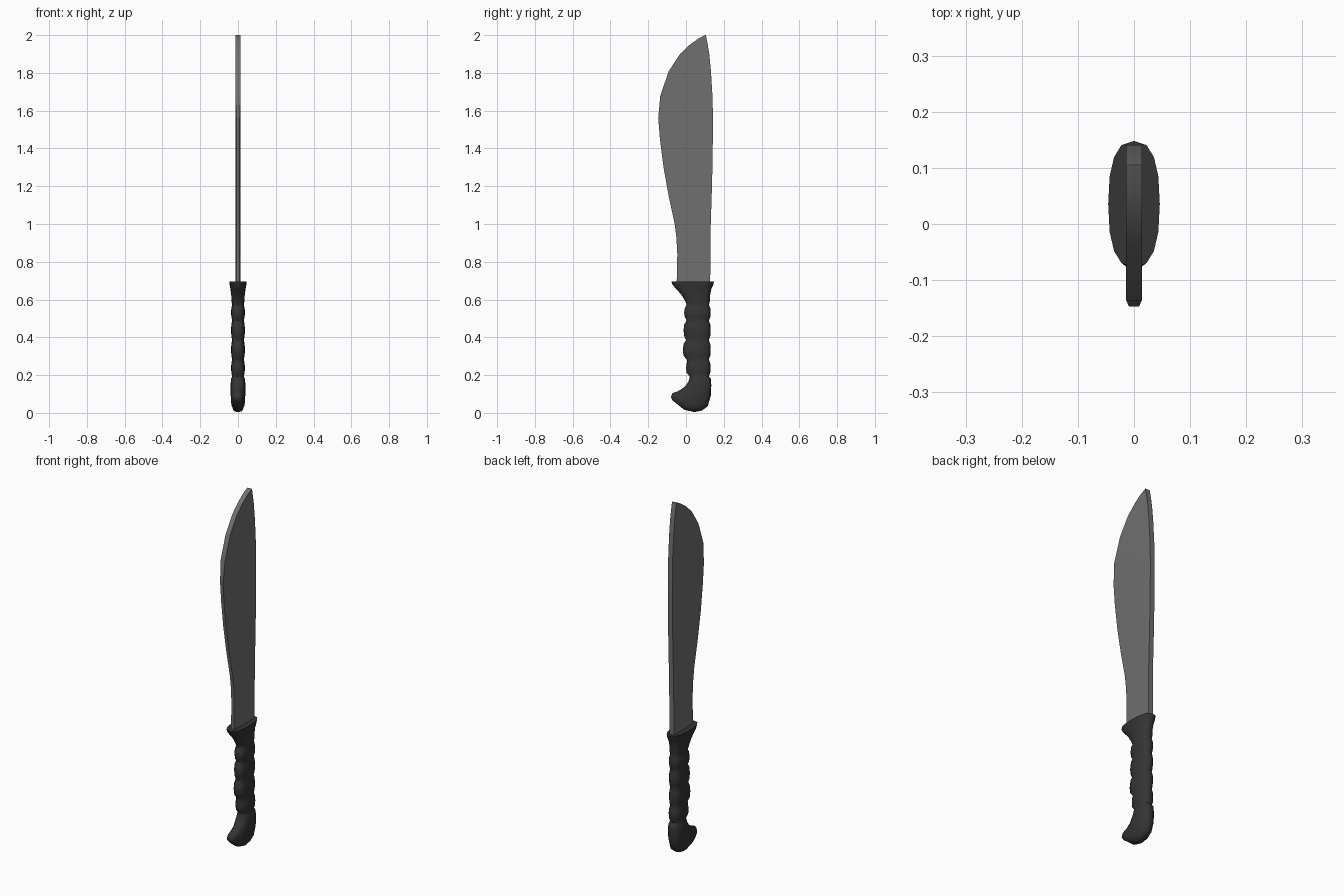
import bpy, bmesh, math


def material(name, g):
    m = bpy.data.materials.new(name)
    m.diffuse_color = (g, g, g, 1)
    return m


def loft(name, rings, mat, angle):
    # Skin equal-length vertex rings and cap both ends
    bm = bmesh.new()
    vr = [[bm.verts.new(p) for p in r] for r in rings]
    n = len(vr[0])
    for a, b in zip(vr, vr[1:]):
        for i in range(n):
            j = (i + 1) % n
            bm.faces.new((a[i], a[j], b[j], b[i]))
    bm.faces.new(vr[0])
    bm.faces.new(vr[-1])
    bmesh.ops.recalc_face_normals(bm, faces=bm.faces)
    me = bpy.data.meshes.new(name)
    bm.to_mesh(me)
    bm.free()
    ob = bpy.data.objects.new(name, me)
    bpy.context.collection.objects.link(ob)
    me.materials.append(mat)
    bpy.context.view_layer.objects.active = ob
    ob.select_set(True)
    bpy.ops.object.shade_smooth_by_angle(angle=math.radians(angle))
    ob.select_set(False)
    return ob


# Blade: z, cutting edge y, spine y, edge half thickness
T = 0.014
stations = [
    (0.66, -0.05, 0.128, 0.009), (0.84, -0.046, 0.129, 0.009),
    (0.93, -0.051, 0.13, 0.009), (1.0, -0.06, 0.131, 0.009),
    (1.15, -0.092, 0.136, 0.009), (1.3, -0.119, 0.14, 0.009),
    (1.45, -0.138, 0.142, 0.009), (1.56, -0.147, 0.143, 0.009),
    (1.68, -0.136, 0.14, T), (1.81, -0.091, 0.132, T),
    (1.9, -0.032, 0.123, T), (1.95, 0.021, 0.115, T),
    (1.98, 0.063, 0.109, T), (2.0, 0.103, 0.105, T),
]
blade_rings = []
for z, e, s, w in stations:
    m = max(-0.03, e + 0.25 * (s - e)) if z > 1.7 else e + 0.35 * (s - e)
    blade_rings.append([(-w, e, z), (w, e, z), (T, m, z), (T, s, z), (-T, s, z), (-T, m, z)])
loft("blade", blade_rings, material("steel", 0.16), 20)

# Handle: hooked pommel, as front y, front z, back y, back z, half width
sections = [
    (-0.072, 0.066, -0.045, 0.045, 0.012), (-0.08, 0.085, -0.01, 0.017, 0.026),
    (-0.072, 0.104, 0.045, 0.004, 0.033), (-0.042, 0.115, 0.085, 0.013, 0.037),
    (-0.014, 0.133, 0.115, 0.035, 0.038), (0.0, 0.147, 0.131, 0.09, 0.04),
    (0.013, 0.165, 0.134, 0.145, 0.039), (0.018, 0.182, 0.132, 0.18, 0.036),
]
# Grip: swellings between pinched grooves
grooves = [(0.193, 0.02), (0.282, 0.004), (0.385, 0.0), (0.49, 0.004), (0.572, 0.004)]
bulges = [0.0, -0.017, -0.013, -0.01]
for i, (z, f) in enumerate(grooves):
    sections.append((f, z, 0.121, z, 0.031))
    if i < len(bulges):
        z2, b = grooves[i + 1][0], bulges[i]
        for t, k in ((0.2, 0.004), (0.5, 0), (0.8, 0.004)):
            h = z + t * (z2 - z)
            sections.append((b + k, h, 0.131 - k * 0.7, h, 0.037 - k * 0.5))
# Flared guard
for z, f, b, w in ((0.59, -0.003, 0.126, 0.034), (0.625, -0.024, 0.128, 0.036),
                   (0.655, -0.05, 0.134, 0.04), (0.676, -0.07, 0.144, 0.044),
                   (0.695, -0.077, 0.148, 0.046)):
    sections.append((f, z, b, z, w))

N = 16
rings = []
for fy, fz, by, bz, w in sections:
    ring = []
    for i in range(N):
        a = 2 * math.pi * i / N
        c, s = math.cos(a), math.sin(a)
        t = 0.5 + 0.5 * math.copysign(abs(c) ** 0.85, c)
        x = w * math.copysign(abs(s) ** 0.75, s)
        ring.append((x, fy + (by - fy) * t, fz + (bz - fz) * t))
    rings.append(ring)
loft("handle", rings, material("black_grip", 0.035), 50)
